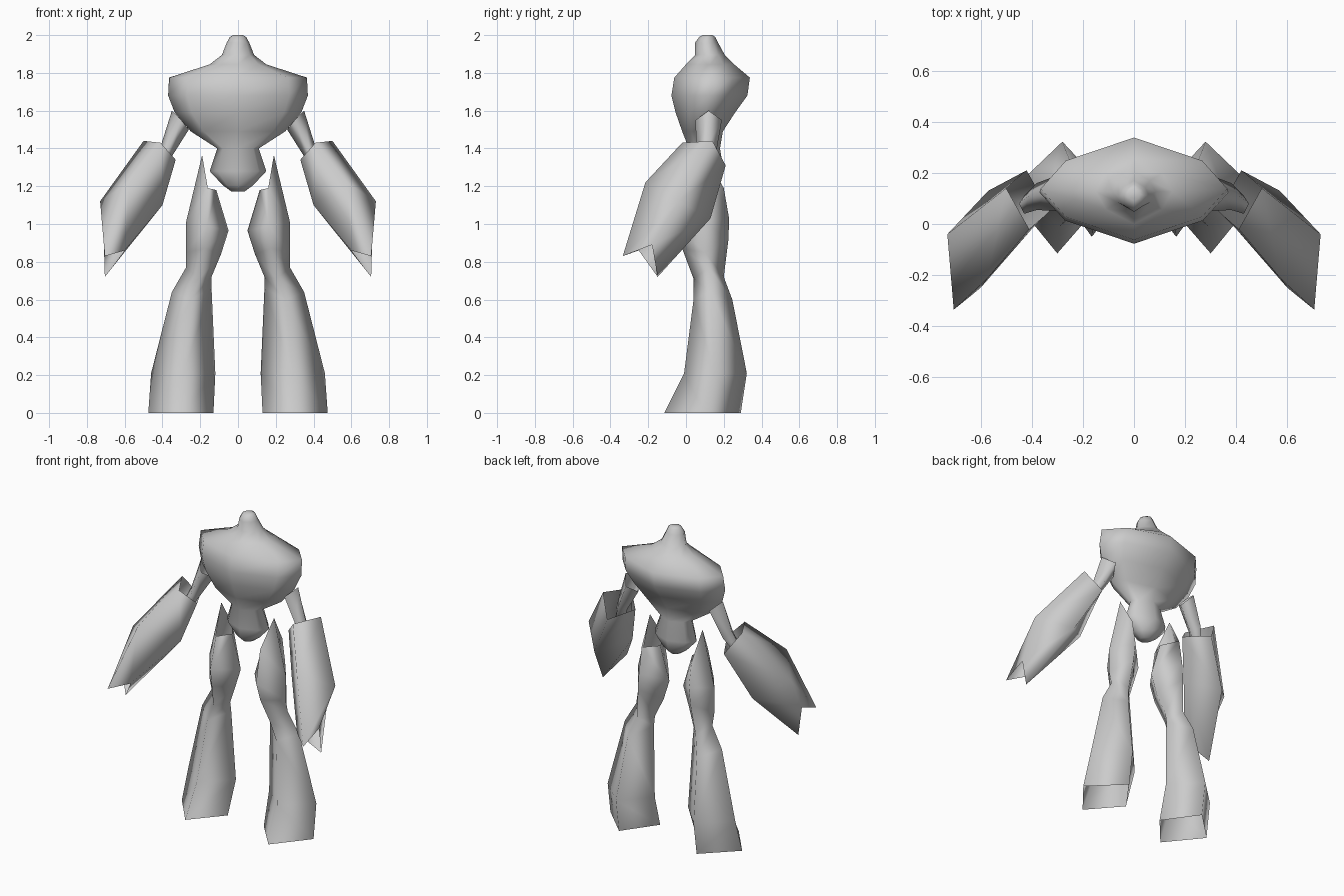
import bpy, bmesh, math


def loft(name, rings, caps=False, mirror=True):
    """Skin a list of equal-length point rings into a smooth low-poly tube."""
    bm = bmesh.new()
    loops = [[bm.verts.new(p) for p in ring] for ring in rings]
    n = len(loops[0])
    for a, b in zip(loops, loops[1:]):
        for i in range(n):
            j = (i + 1) % n
            bm.faces.new((a[i], a[j], b[j], b[i]))
    if caps:
        bm.faces.new(loops[0])
        bm.faces.new(loops[-1])
    bmesh.ops.recalc_face_normals(bm, faces=bm.faces)
    mesh = bpy.data.meshes.new(name)
    bm.to_mesh(mesh)
    bm.free()
    mesh.shade_smooth()
    ob = bpy.data.objects.new(name, mesh)
    bpy.context.collection.objects.link(ob)
    if mirror:
        ob.modifiers.new("Mirror", 'MIRROR').use_mirror_merge = False
    return ob


def oct_ring(z, hx, front, back):
    """Eight-sided body section: half width, front y, back y."""
    c, h = (front + back) / 2, (back - front) / 2
    unit = [(0, -1), (.73, -.55), (1, 0), (.73, .55),
            (0, 1), (-.73, .55), (-1, 0), (-.73, -.55)]
    return [(u * hx, c + v * h, z) for u, v in unit]


# Torso with pelvis, chest and small head, from bottom to top
body = [
    (1.172, .035, .07, .14),
    (1.205, .08, .03, .18),
    (1.28, .15, .01, .20),
    (1.40, .11, .015, .18),
    (1.49, .25, -.02, .195),
    (1.59, .335, -.055, .26),
    (1.68, .37, -.077, .325),
    (1.775, .365, -.062, .338),
    (1.845, .15, .00, .255),
    (1.895, .085, .048, .205),
    (1.96, .06, .048, .17),
    (1.99, .043, .07, .155),
    (2.0, .025, .09, .14),
]
loft("torso_and_head", [oct_ring(*r) for r in body], caps=True, mirror=False)

# Legs: four-sided open tubes (outer, front, inner, back), flared at the foot
leg = [
    [(.475, .10, 0), (.30, -.115, 0), (.13, .08, 0), (.28, .29, 0)],
    [(.46, .15, .21), (.29, -.01, .21), (.12, .15, .21), (.28, .322, .21)],
    [(.35, .13, .64), (.25, .04, .60), (.14, .13, .66), (.25, .245, .60)],
    [(.275, .12, .77), (.205, .04, .71), (.14, .12, .72), (.21, .20, .72)],
    [(.275, .10, .85), (.175, -.02, .87), (.09, .10, .84), (.19, .225, .92)],
    [(.275, .10, 1.01), (.165, -.05, .99), (.05, .10, .965), (.18, .228, 1.03)],
    [(.19, .10, 1.365), (.16, .00, 1.19), (.115, .10, 1.18), (.18, .20, 1.19)],
]
loft("legs", leg)

# Upper arms: thin tubes between the chest and the forearms
upper = [
    [(.35, .12, 1.60), (.30, .05, 1.55), (.26, .12, 1.50), (.30, .19, 1.55)],
    [(.41, .11, 1.41), (.38, .055, 1.38), (.355, .10, 1.35), (.38, .16, 1.38)],
    [(.45, .08, 1.31), (.43, .04, 1.29), (.40, .06, 1.26), (.43, .11, 1.28)],
]
loft("upper_arms", upper)

# Forearms: big open gauntlets (outer, front, inner, back) with two claw tips
fore = [
    [(.50, .14, 1.44), (.41, -.02, 1.43), (.33, .05, 1.34), (.42, .21, 1.31)],
    [(.73, -.04, 1.12), (.575, -.215, 1.22), (.40, -.02, 1.10), (.57, .13, 1.03)],
    [(.71, -.18, .89), (.705, -.335, .83), (.60, -.25, .86), (.705, -.15, .72)],
]
loft("forearms", fore)
